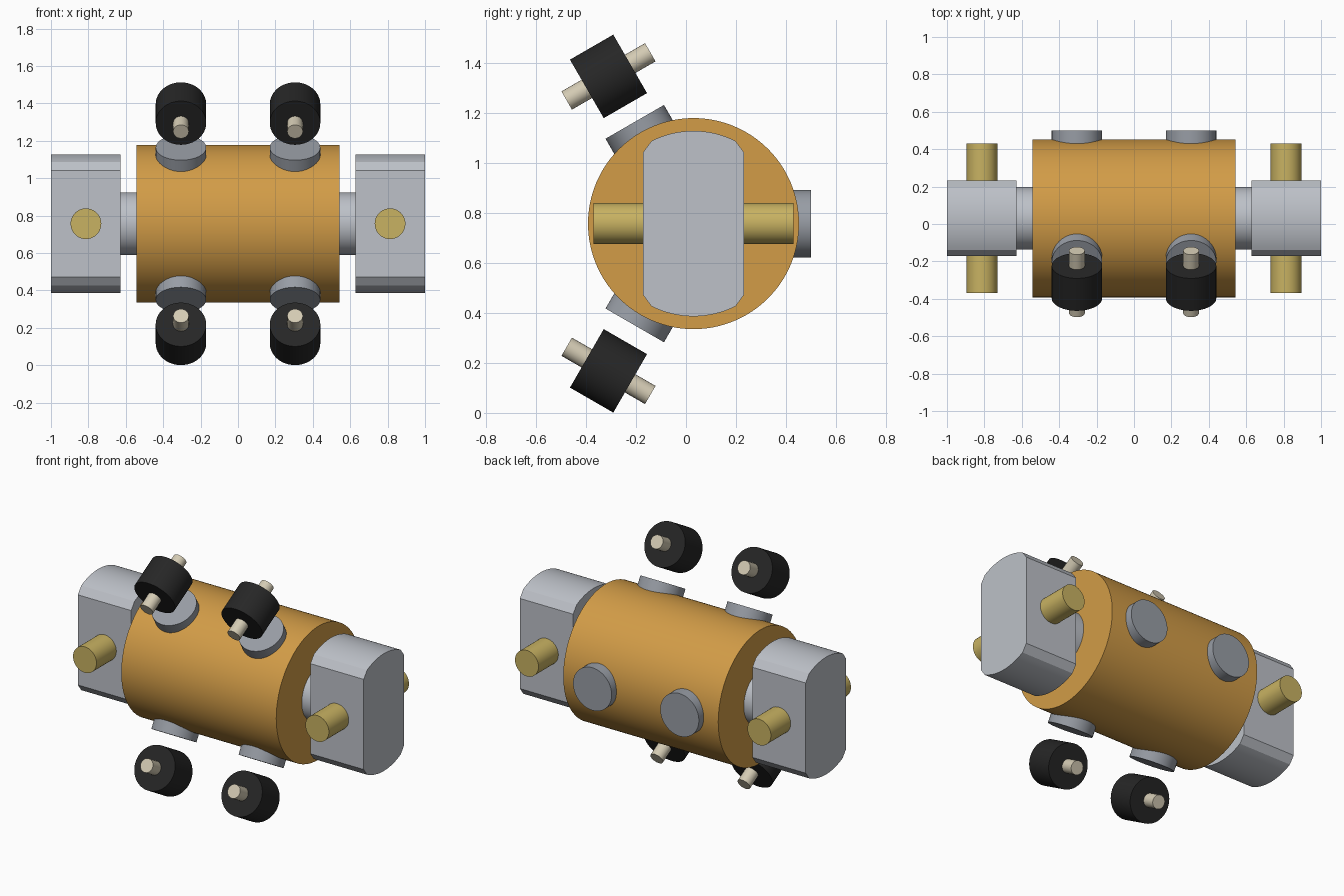
import bpy, bmesh, math
from mathutils import Vector

if "Cube" in bpy.data.objects:
    bpy.data.objects.remove(bpy.data.objects["Cube"])

CY, CZ = 0.03, 0.757  # main axis position


def material(name, rgb):
    lin = [((c / 255 + 0.055) / 1.055) ** 2.4 for c in rgb] + [1.0]
    m = bpy.data.materials.new(name)
    m.use_nodes = True
    m.diffuse_color = lin
    m.node_tree.nodes["Principled BSDF"].inputs["Base Color"].default_value = lin
    return m


BRONZE = material("bronze", (210, 156, 71))
SILVER = material("light grey metal", (189, 193, 200))
STEEL = material("steel grey", (152, 157, 165))
BRASS = material("brass", (200, 178, 98))
BLACK = material("black rubber", (38, 38, 38))
CREAM = material("cream metal", (212, 203, 180))


def smooth(obj):
    bpy.ops.object.select_all(action="DESELECT")
    obj.select_set(True)
    bpy.context.view_layer.objects.active = obj
    bpy.ops.object.shade_smooth_by_angle(angle=math.radians(28))


def cylinder(name, center, axis, radius, length, mat, sides=64):
    rot = Vector(axis).to_track_quat("Z", "Y").to_euler()
    bpy.ops.mesh.primitive_cylinder_add(vertices=sides, radius=radius, depth=length,
                                        location=center, rotation=rot)
    obj = bpy.context.object
    obj.name = name
    obj.data.materials.append(mat)
    smooth(obj)
    return obj


def end_block(name, x0, x1):
    # flat-sided block with arched ends and a small chamfer at each corner
    half, r, edge = 0.202, 0.371, 0.168
    a = math.asin(edge / r)
    top = [(half, 0.285)]
    for i in range(17):
        t = a - 2 * a * i / 16
        top.append((r * math.sin(t), r * math.cos(t)))
    top.append((-half, 0.285))
    profile = top + [(-y, -z) for y, z in top]
    bm = bmesh.new()
    face = bm.faces.new([bm.verts.new((x0, CY + y, CZ + z)) for y, z in profile])
    ext = bmesh.ops.extrude_face_region(bm, geom=[face])["geom"]
    bmesh.ops.translate(bm, vec=(x1 - x0, 0, 0),
                        verts=[v for v in ext if isinstance(v, bmesh.types.BMVert)])
    bmesh.ops.recalc_face_normals(bm, faces=bm.faces)
    mesh = bpy.data.meshes.new(name)
    bm.to_mesh(mesh)
    bm.free()
    mesh.materials.append(SILVER)
    obj = bpy.data.objects.new(name, mesh)
    bpy.context.collection.objects.link(obj)
    smooth(obj)


# Main drum
cylinder("drum", (0, CY, CZ), (1, 0, 0), 0.422, 1.084, BRONZE, 128)

for side, s in (("left", 1), ("right", -1)):
    # Neck, end block and cross pin at each end
    cylinder(f"{side}_neck", (s * 0.585, CY, CZ), (1, 0, 0), 0.167, 0.11, SILVER)
    end_block(f"{side}_end_block", s * 0.627, s * 1.0)
    cylinder(f"{side}_cross_pin", (s * 0.813, CY, CZ), (0, 1, 0), 0.082, 0.80, BRASS)

    # Three round bosses around the drum; the two front ones face a roller
    for place, deg in (("back", 0), ("upper", 120), ("lower", 240)):
        c, d = math.cos(math.radians(deg)), math.sin(math.radians(deg))

        def radial(dist):
            return (s * 0.305, CY + c * dist, CZ + d * dist)

        cylinder(f"{side}_{place}_boss", radial(0.41), (0, c, d), 0.135, 0.12, STEEL)
        if place != "back":
            tangent = (0, d, -c)
            cylinder(f"{side}_{place}_roller", radial(0.68), tangent, 0.135, 0.20, BLACK)
            cylinder(f"{side}_{place}_roller_pin", radial(0.68), tangent, 0.042, 0.386, CREAM, 24)
